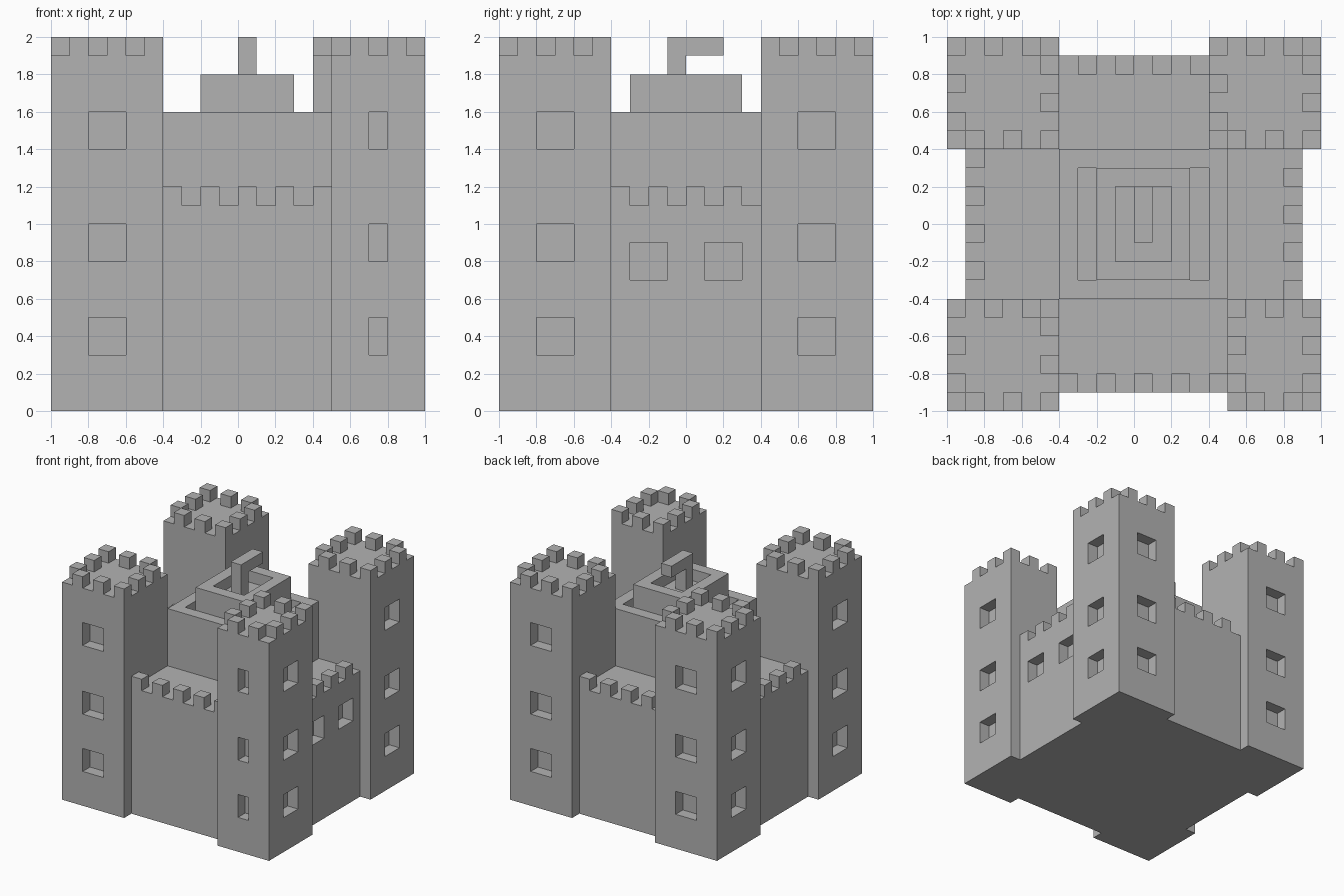
import bpy
import bmesh
from mathutils import Vector

default = bpy.data.objects.get("Cube")
if default:
    bpy.data.objects.remove(default, do_unlink=True)

U = 0.1  # one block of masonry

stone = bpy.data.materials.new("grey_stone")
stone.use_nodes = True
GREY = (0.45, 0.45, 0.45, 1)
stone.diffuse_color = GREY
stone.node_tree.nodes["Principled BSDF"].inputs["Base Color"].default_value = GREY


def boxes(name, spans):
    """One object made of boxes, each (x0, x1, y0, y1, z0, z1) in blocks."""
    bm = bmesh.new()
    for x0, x1, y0, y1, z0, z1 in spans:
        lo, hi = Vector((x0, y0, z0)) * U, Vector((x1, y1, z1)) * U
        verts = bmesh.ops.create_cube(bm, size=1)["verts"]
        bmesh.ops.scale(bm, vec=hi - lo, verts=verts)
        bmesh.ops.translate(bm, vec=(lo + hi) / 2, verts=verts)
    mesh = bpy.data.meshes.new(name)
    bm.to_mesh(mesh)
    bm.free()
    mesh.materials.append(stone)
    obj = bpy.data.objects.new(name, mesh)
    bpy.context.collection.objects.link(obj)
    return obj


def carve(obj, spans):
    """Cut box-shaped recesses into an object."""
    cutter = boxes("cutter", spans)
    cutter.hide_render = True
    mod = obj.modifiers.new("recesses", "BOOLEAN")
    mod.operation = "DIFFERENCE"
    mod.solver = "EXACT"
    mod.object = cutter
    graph = bpy.context.evaluated_depsgraph_get()
    graph.update()
    mesh = bpy.data.meshes.new_from_object(obj.evaluated_get(graph))
    obj.modifiers.clear()
    obj.data = mesh
    bpy.data.objects.remove(cutter, do_unlink=True)


def tower(name, x0, x1, y0, y1, window_x):
    """Corner tower with windows on its two outer faces and a battlement."""
    top = 19
    body = boxes(name, [(x0, x1, y0, y1, 0, top)])
    # the cutters reach one block in and one block out of the outer faces
    fx = x1 if x0 > 0 else x0
    fy = y1 if y0 > 0 else y0
    wx0, wx1 = window_x
    cuts = []
    for z in (3, 8, 14):
        cuts.append((wx0, wx1, fy - 1, fy + 1, z, z + 2))
        cuts.append((fx - 1, fx + 1, y0 + 2, y1 - 2, z, z + 2))
    carve(body, cuts)
    # alternate blocks around the rim
    rim = []
    for x in range(x0, x1):
        for y in range(y0, y1):
            on_edge = x in (x0, x1 - 1) or y in (y0, y1 - 1)
            if on_edge and (x - x0 + y - y0) % 2:
                rim.append((x, x + 1, y, y + 1, top, top + 1))
    boxes(name + "_battlement", rim)


# Corner towers
tower("front_right_tower", -10, -4, -10, -4, (-8, -6))
tower("front_left_tower", 5, 10, -10, -4, (7, 8))
tower("back_right_tower", -10, -4, 4, 10, (-8, -6))
tower("back_left_tower", 4, 10, 4, 10, (6, 8))

# Curtain walls, with two windows on the left side
walls = boxes("curtain_walls", [(-9, 9, -9, 9, 0, 11)])
carve(walls, [(8, 10, y, y + 2, 7, 9) for y in (-3, 1)])

# Wall battlements, running round from the front
boxes("front_battlement", [(x, x + 1, -9, -8, 11, 12) for x in range(-4, 5, 2)])
boxes("left_battlement", [(8, 9, y, y + 1, 11, 12) for y in range(-4, 4, 2)])
boxes("back_battlement", [(x, x + 1, 8, 9, 11, 12) for x in range(-3, 4, 2)])
boxes("right_battlement", [(-9, -8, y, y + 1, 11, 12) for y in range(-3, 4, 2)])

# Keep with a trough on either side of the turret
keep = boxes("keep", [(-4, 5, -4, 4, 11, 16)])
carve(keep, [(x, x + 1, -3, 3, 15, 17) for x in (-3, 3)])

# Turret with a sunken roof
turret = boxes("turret", [(-2, 3, -3, 3, 16, 18)])
carve(turret, [(-1, 2, -2, 2, 17, 19)])

# Flag pole and flag
boxes("flag_pole", [(0, 1, -1, 0, 17, 20)])
boxes("flag", [(0, 1, 0, 2, 19, 20)])
